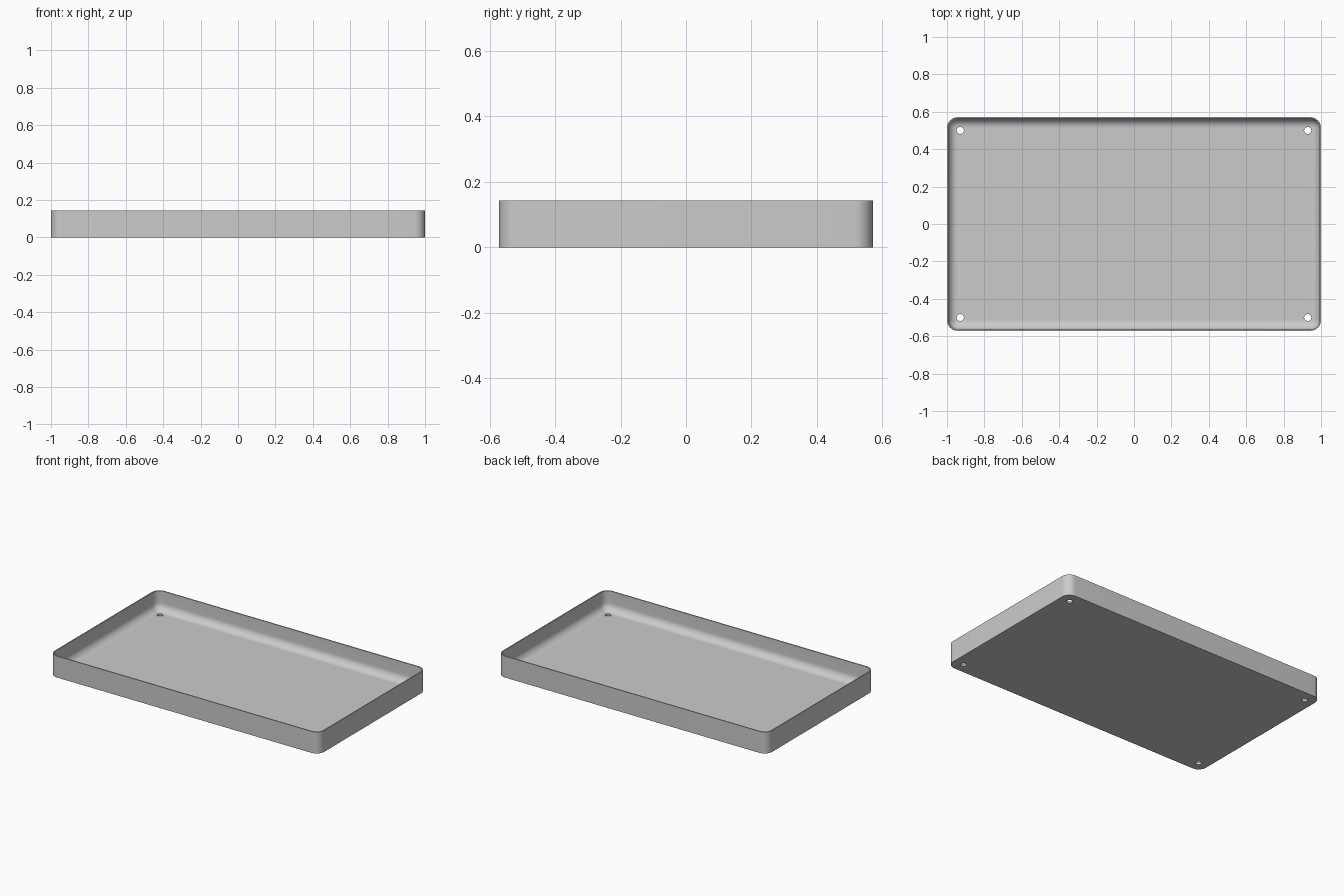
import bpy, bmesh
from math import pi, cos, sin

cube = bpy.data.objects.get("Cube")
if cube:
    bpy.data.objects.remove(cube, do_unlink=True)

HALF_X, HALF_Y, HEIGHT = 1.0, 0.571, 0.144
CORNER = 0.057          # outer corner radius
WALL, FLOOR = 0.007, 0.014
FILLET = CORNER - WALL  # inner floor fillet
STEPS = 10

grey = bpy.data.materials.new("light grey")
grey.use_nodes = True
color = (0.6, 0.6, 0.6, 1)
grey.diffuse_color = color
grey.node_tree.nodes["Principled BSDF"].inputs["Base Color"].default_value = color


def rounded_ring(bm, inset, z):
    """Rounded rectangle, inset from the outer wall."""
    radius = CORNER - inset
    ring = []
    for i, (sx, sy) in enumerate([(1, 1), (-1, 1), (-1, -1), (1, -1)]):
        for k in range(STEPS + 1):
            a = (i + k / STEPS) * pi / 2
            ring.append(bm.verts.new((sx * (HALF_X - CORNER) + radius * cos(a),
                                      sy * (HALF_Y - CORNER) + radius * sin(a), z)))
    return ring


# Tray shell: outer wall, rim, inner wall and fillet down to the floor
profile = [(0, 0), (0, HEIGHT), (WALL, HEIGHT)]
for k in range(STEPS + 1):
    a = k / STEPS * pi / 2
    profile.append((WALL + FILLET * (1 - cos(a)), FLOOR + FILLET * (1 - sin(a))))

bm = bmesh.new()
rings = [rounded_ring(bm, d, z) for d, z in profile]
for low, high in zip(rings, rings[1:]):
    for i in range(len(low)):
        j = (i + 1) % len(low)
        bm.faces.new((low[i], low[j], high[j], high[i]))
bm.faces.new(rings[0][::-1])
bm.faces.new(rings[-1])
bmesh.ops.remove_doubles(bm, verts=bm.verts[:], dist=1e-5)
bmesh.ops.recalc_face_normals(bm, faces=bm.faces[:])
mesh = bpy.data.meshes.new("tray")
bm.to_mesh(mesh)
bm.free()
mesh.materials.append(grey)
tray = bpy.data.objects.new("tray", mesh)
bpy.context.collection.objects.link(tray)

# Four screw holes through the floor
for sx in (-1, 1):
    for sy in (-1, 1):
        bpy.ops.mesh.primitive_cylinder_add(vertices=32, radius=0.019, depth=0.1,
                                            location=(sx * 0.929, sy * 0.5, 0.01))
        cutter = bpy.context.object
        cutter.name = "hole_cutter"
        cutter.hide_render = True
        cutter.data.materials.append(grey)
        bpy.ops.object.select_all(action='DESELECT')
        tray.select_set(True)
        bpy.context.view_layer.objects.active = tray
        cut = tray.modifiers.new("screw hole", 'BOOLEAN')
        cut.operation = 'DIFFERENCE'
        cut.solver = 'EXACT'
        cut.object = cutter
        bpy.ops.object.modifier_apply(modifier=cut.name)
        bpy.data.objects.remove(cutter, do_unlink=True)

bpy.ops.object.shade_smooth_by_angle(angle=pi / 6)
